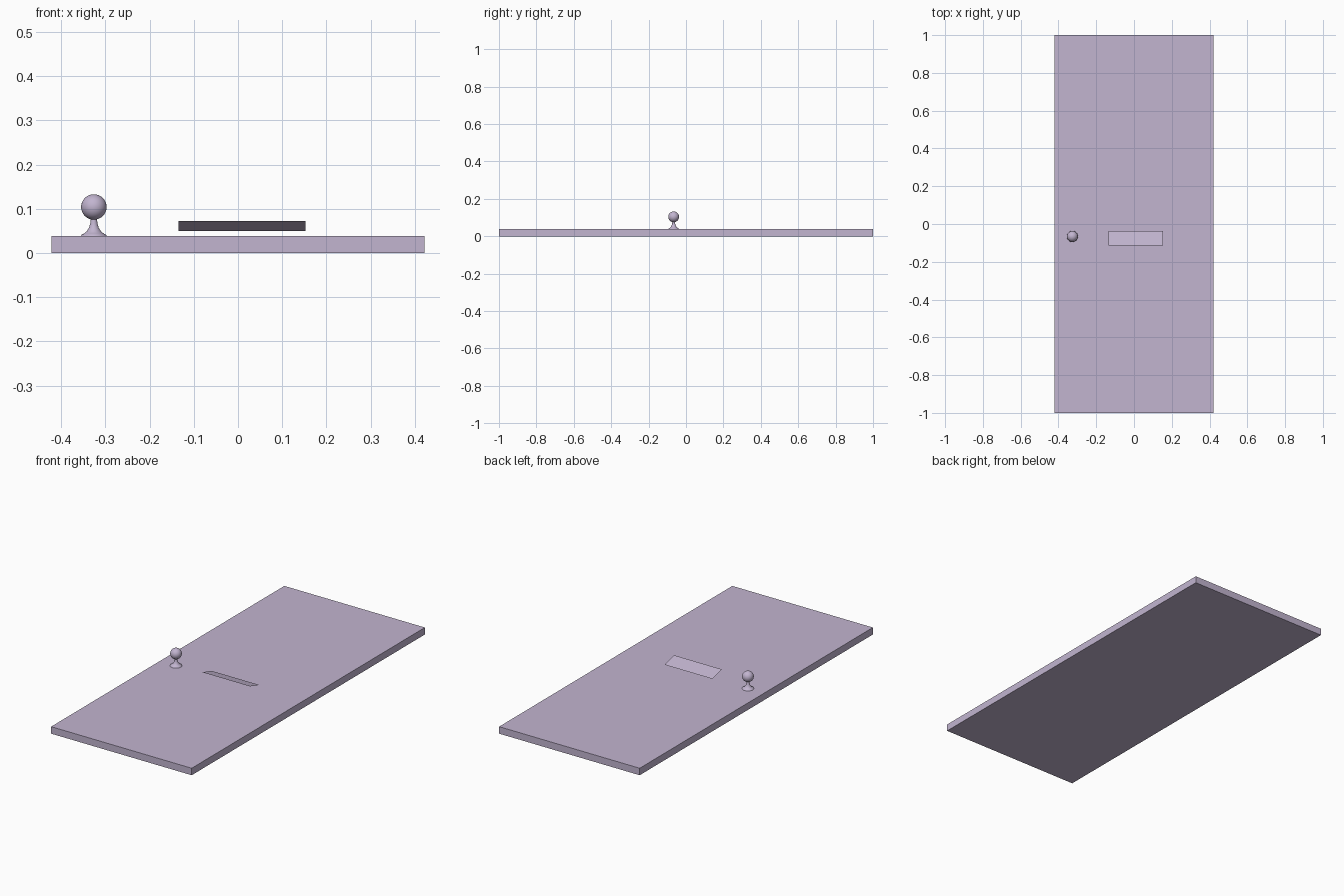
import bpy, bmesh, math

cube = bpy.data.objects.get("Cube")
if cube:
    bpy.data.objects.remove(cube, do_unlink=True)

paint = bpy.data.materials.new("lavender_paint")
paint.use_nodes = True
COLOR = (0.54, 0.46, 0.63, 1)
paint.diffuse_color = COLOR
paint.node_tree.nodes["Principled BSDF"].inputs["Base Color"].default_value = COLOR


def add_object(name, bm, smooth=False):
    mesh = bpy.data.meshes.new(name)
    bm.normal_update()
    bm.to_mesh(mesh)
    bm.free()
    for face in mesh.polygons:
        face.use_smooth = smooth
    mesh.materials.append(paint)
    obj = bpy.data.objects.new(name, mesh)
    bpy.context.collection.objects.link(obj)
    return obj


# Door slab lying flat
bm = bmesh.new()
bmesh.ops.create_cube(bm, size=1)
for v in bm.verts:
    v.co = (v.co.x * 0.844, v.co.y * 2, (v.co.z + 0.5) * 0.038)
add_object("door_slab", bm)

# Mail flap: a single sheet, raised along its front edge
bm = bmesh.new()
corners = [(-0.134, -0.115, 0.072), (0.153, -0.115, 0.072),
           (0.153, -0.036, 0.05), (-0.134, -0.036, 0.05)]
bm.faces.new([bm.verts.new(c) for c in corners])
add_object("mail_flap", bm)

# Knob: flared stem turned around z, topped by a ball
KNOB = (-0.326, -0.066, 0)
stem = [(0.030, 0.037), (0.028, 0.041), (0.022, 0.044), (0.016, 0.049),
        (0.011, 0.057), (0.008, 0.067), (0.007, 0.079)]
bm = bmesh.new()
points = [bm.verts.new((r, 0, z)) for r, z in stem]
edges = [bm.edges.new(pair) for pair in zip(points, points[1:])]
bmesh.ops.spin(bm, geom=points + edges, cent=(0, 0, 0), axis=(0, 0, 1),
               angle=math.tau, steps=32)
bmesh.ops.remove_doubles(bm, verts=bm.verts, dist=0.0001)
bmesh.ops.recalc_face_normals(bm, faces=bm.faces)
add_object("knob_stem", bm, True).location = KNOB

bm = bmesh.new()
bmesh.ops.create_uvsphere(bm, u_segments=32, v_segments=16, radius=0.0288)
ball = add_object("knob_ball", bm, True)
ball.location = (KNOB[0], KNOB[1], 0.104)
